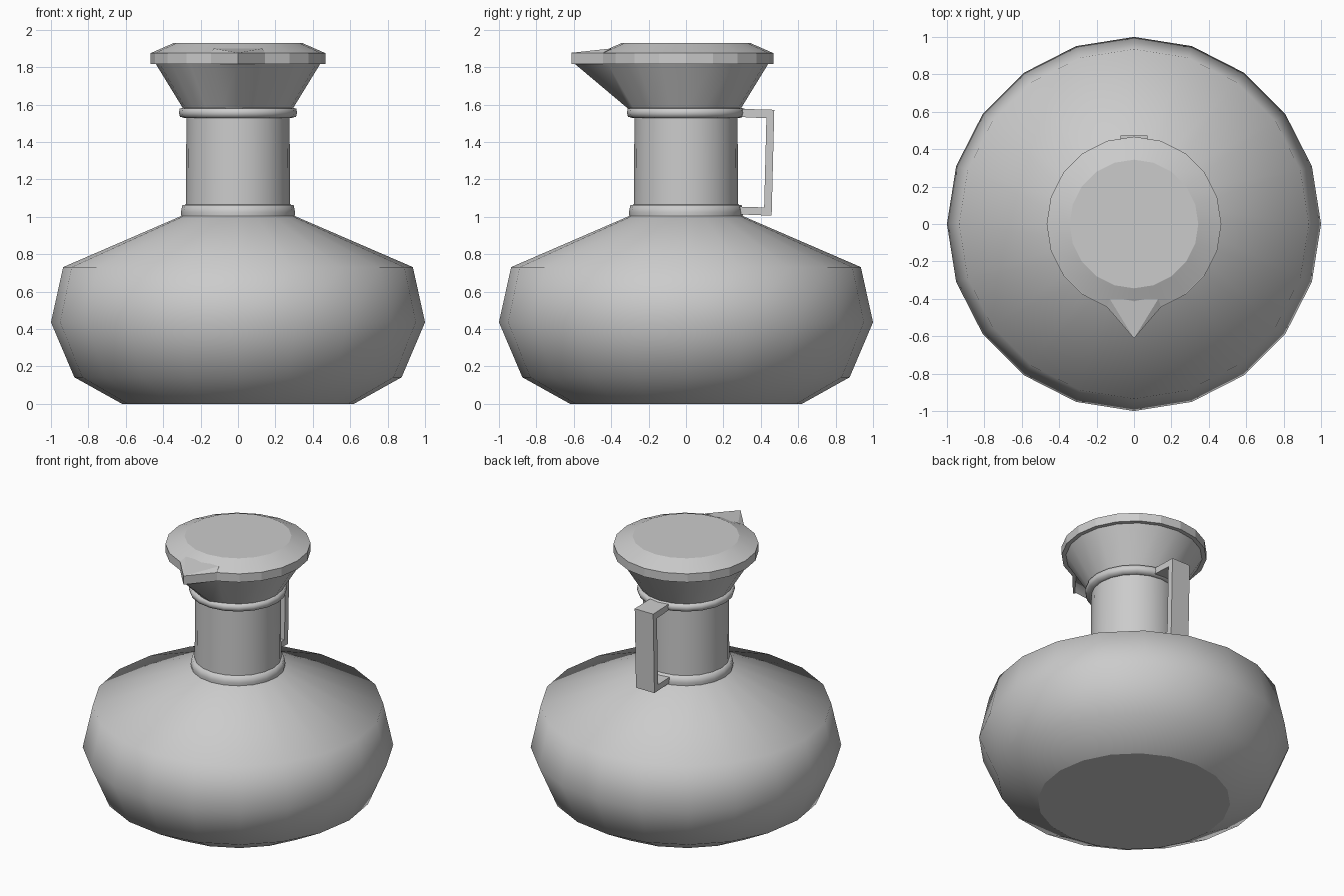
import bpy, bmesh
from math import sin, cos, tau

if "Cube" in bpy.data.objects:
    bpy.data.objects.remove(bpy.data.objects["Cube"])

SIDES = 20


def finish(name, bm):
    bmesh.ops.recalc_face_normals(bm, faces=bm.faces[:])
    mesh = bpy.data.meshes.new(name)
    bm.to_mesh(mesh)
    bm.free()
    obj = bpy.data.objects.new(name, mesh)
    bpy.context.collection.objects.link(obj)
    return obj


def lathe(name, profile, smooth=True, pull=None):
    """Revolve (radius, z) points; pull = {ring index: y of the front vertex}."""
    bm = bmesh.new()
    rings = [[bm.verts.new((r * cos(tau * i / SIDES), r * sin(tau * i / SIDES), z))
              for i in range(SIDES)] for r, z in profile]
    for k, y in (pull or {}).items():
        rings[k][SIDES * 3 // 4].co.y = y
    for a, b in zip(rings, rings[1:]):
        for i in range(SIDES):
            j = (i + 1) % SIDES
            bm.faces.new((a[i], a[j], b[j], b[i])).smooth = smooth
    bm.faces.new(rings[0])
    bm.faces.new(rings[-1])
    return finish(name, bm)


def prism(name, outline, width):
    """Extrude a (y, z) outline symmetrically along x."""
    bm = bmesh.new()
    face = bm.faces.new([bm.verts.new((-width / 2, y, z)) for y, z in outline])
    new = bmesh.ops.extrude_face_region(bm, geom=[face])["geom"]
    verts = [v for v in new if isinstance(v, bmesh.types.BMVert)]
    bmesh.ops.translate(bm, verts=verts, vec=(width, 0, 0))
    return finish(name, bm)


# Squat rounded belly
lathe("belly", [(0.62, 0), (0.875, 0.142), (1.0, 0.436), (0.935, 0.731), (0.29, 1.01)])

# Neck and its two collars
lathe("neck", [(0.28, 0.99), (0.275, 1.59)])
lathe("lower_collar", [(0.303, 1.003), (0.305, 1.025), (0.298, 1.062), (0.275, 1.066)])
lathe("upper_collar", [(0.285, 1.528), (0.31, 1.535), (0.316, 1.555),
                       (0.312, 1.578), (0.29, 1.584)])

# Flared mouth, front vertex drawn out under the spout
lathe("flared_mouth", [(0.288, 1.57), (0.44, 1.818)], pull={0: -0.3, 1: -0.595})

# Rim band and bevelled lid
rim = 0.467
lathe("rim_band", [(rim, 1.816), (rim, 1.876)], smooth=False)
lathe("lid", [(rim, 1.875), (0.344, 1.929)])

# Pointed pouring spout
bm = bmesh.new()
sx, sy = rim * sin(tau / SIDES), -rim * cos(tau / SIDES)
low = [bm.verts.new(p) for p in ((-sx, sy, 1.816), (0, -0.612, 1.816), (sx, sy, 1.816))]
high = [bm.verts.new(p) for p in ((-sx, sy, 1.876), (0, -0.612, 1.877), (sx, sy, 1.876))]
back = [bm.verts.new(p) for p in ((-0.13, -0.4, 1.9), (0.13, -0.4, 1.9))]
bm.faces.new(low)
for i in (0, 1):
    bm.faces.new((low[i], low[i + 1], high[i + 1], high[i]))
bm.faces.new((high[0], high[1], back[0]))
bm.faces.new((high[1], high[2], back[1]))
bm.faces.new((high[1], back[1], back[0]))
bm.faces.new((low[0], high[0], back[0], back[1], high[2], low[2]))
finish("spout", bm)

# Square-cornered handle at the back
prism("handle", [(0.26, 1.578), (0.472, 1.572), (0.458, 1.006), (0.26, 1.014),
                 (0.26, 1.055), (0.418, 1.05), (0.43, 1.527), (0.26, 1.535)], 0.145)
